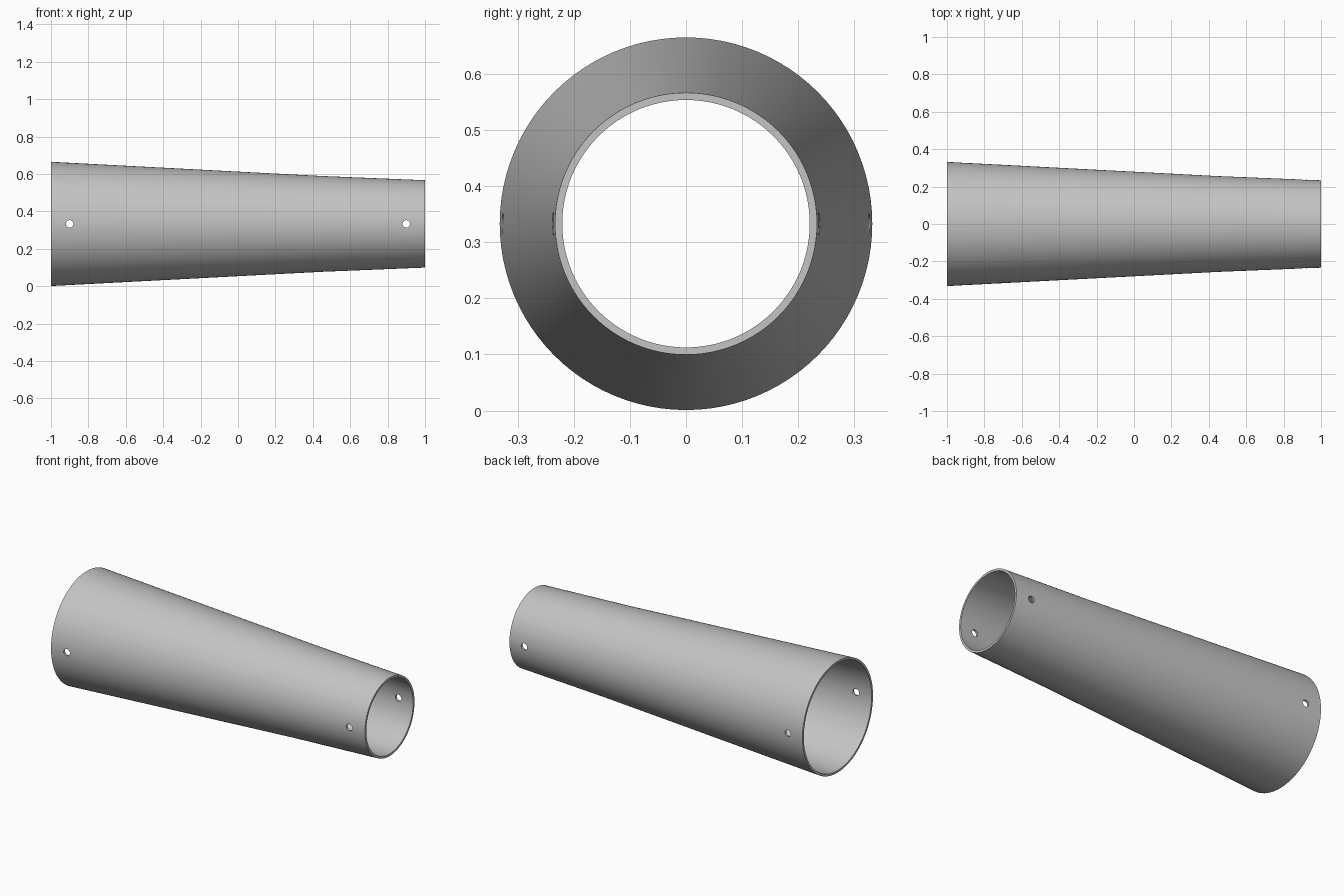
import bpy, bmesh, math
from mathutils import Matrix

SIDES = 96
AXIS_Z = 0.333
WALL = 0.013
# Outer profile along the tube: (x, radius)
PROFILE = [(-1.0, 0.332), (0.45, 0.256), (1.0, 0.2335)]

if "Cube" in bpy.data.objects:
    bpy.data.objects.remove(bpy.data.objects["Cube"], do_unlink=True)

grey = bpy.data.materials.new("light grey")
grey.use_nodes = True
grey.diffuse_color = (0.55, 0.55, 0.55, 1)
grey.node_tree.nodes["Principled BSDF"].inputs["Base Color"].default_value = grey.diffuse_color


def add_object(name, bm):
    bmesh.ops.recalc_face_normals(bm, faces=bm.faces)
    mesh = bpy.data.meshes.new(name)
    bm.to_mesh(mesh)
    bm.free()
    mesh.materials.append(grey)
    obj = bpy.data.objects.new(name, mesh)
    bpy.context.collection.objects.link(obj)
    return obj


# Tapered tube: closed wall section swept round the x axis
section = PROFILE + [(x, r - WALL) for x, r in reversed(PROFILE)]
bm = bmesh.new()
rings = []
for x, r in section:
    angles = [math.tau * i / SIDES for i in range(SIDES)]
    rings.append([bm.verts.new((x, r * math.cos(a), AXIS_Z + r * math.sin(a))) for a in angles])
for k, ring in enumerate(rings):
    after = rings[(k + 1) % len(rings)]
    for i in range(SIDES):
        j = (i + 1) % SIDES
        bm.faces.new((ring[i], ring[j], after[j], after[i]))
tube = add_object("tapered_tube", bm)

# Pin holes straight through both walls near each end
bm = bmesh.new()
for x in (-0.9, 0.9):
    place = Matrix.Translation((x, 0, AXIS_Z)) @ Matrix.Rotation(math.pi / 2, 4, 'X')
    bmesh.ops.create_cone(bm, cap_ends=True, segments=32, radius1=0.02, radius2=0.02,
                          depth=1, matrix=place)
cutter = add_object("pin_hole_cutter", bm)
cutter.hide_render = True

cut = tube.modifiers.new("pin_holes", 'BOOLEAN')
cut.operation = 'DIFFERENCE'
cut.solver = 'EXACT'
cut.object = cutter

bpy.ops.object.select_all(action='DESELECT')
tube.select_set(True)
bpy.context.view_layer.objects.active = tube
bpy.ops.object.modifier_apply(modifier=cut.name)
bpy.data.objects.remove(cutter, do_unlink=True)
bpy.ops.object.shade_smooth_by_angle(angle=math.radians(30))
